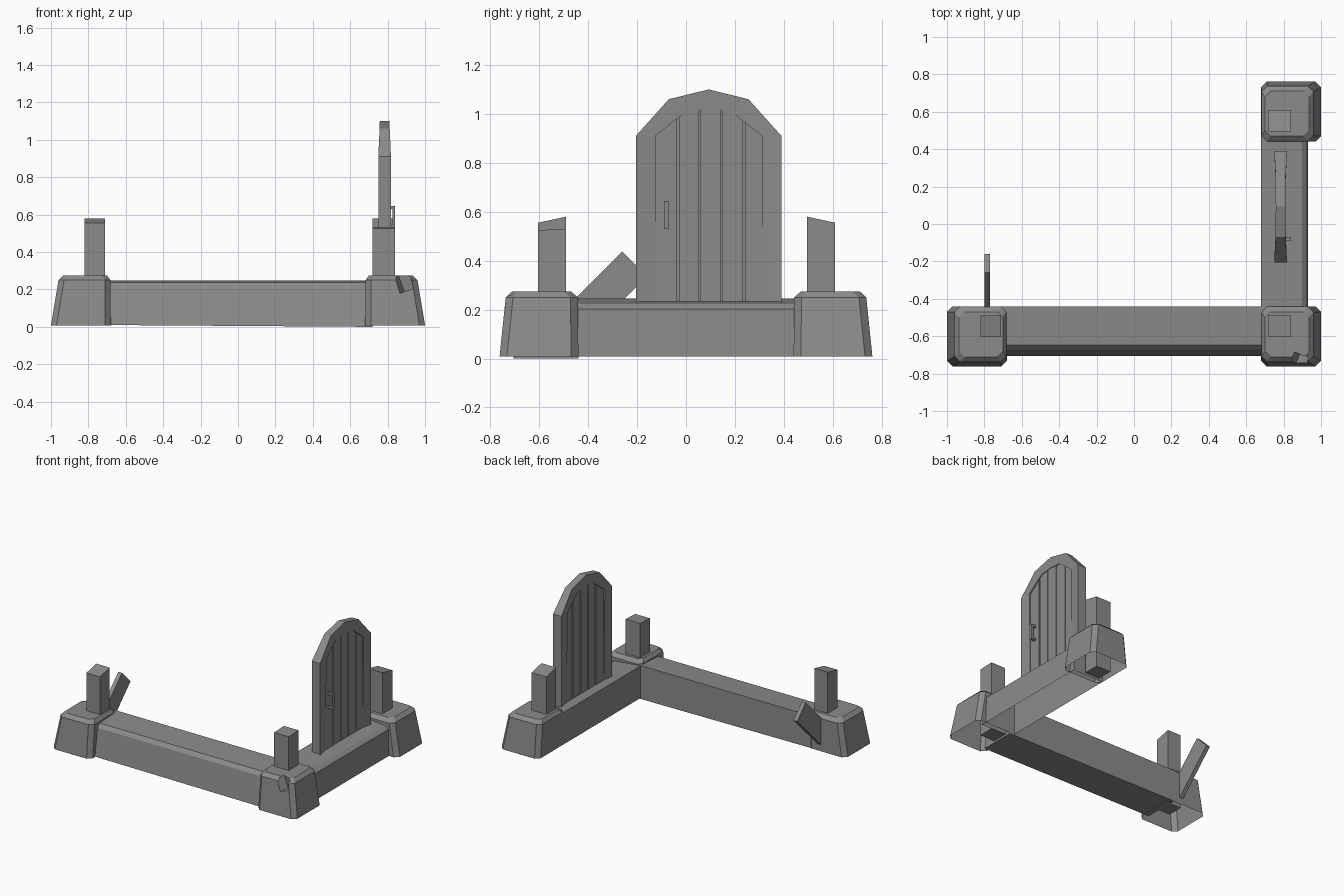
import bpy, bmesh
from mathutils import Matrix

if "Cube" in bpy.data.objects:
    bpy.data.objects.remove(bpy.data.objects["Cube"])

grey = bpy.data.materials.new("dark_grey")
grey.diffuse_color = (0.26, 0.26, 0.26, 1)
grey.use_nodes = True
grey.node_tree.nodes["Principled BSDF"].inputs["Base Color"].default_value = grey.diffuse_color


def finish(bm, name):
    bmesh.ops.recalc_face_normals(bm, faces=bm.faces)
    me = bpy.data.meshes.new(name)
    bm.to_mesh(me)
    bm.free()
    me.materials.append(grey)
    ob = bpy.data.objects.new(name, me)
    bpy.context.collection.objects.link(ob)
    return ob


def loft(name, rings):
    """Closed solid through rings of equal vertex count."""
    bm = bmesh.new()
    rows = [[bm.verts.new(p) for p in r] for r in rings]
    n = len(rows[0])
    for a, b in zip(rows, rows[1:]):
        for i in range(n):
            j = (i + 1) % n
            bm.faces.new((a[i], a[j], b[j], b[i]))
    bm.faces.new(rows[0])
    bm.faces.new(rows[-1])
    return finish(bm, name)


def box(name, lo, hi, rise=0, matrix=None):
    """Box; rise lowers or lifts the top along y."""
    (x0, y0, z0), (x1, y1, z1) = lo, hi
    base = [(x0, y0), (x1, y0), (x1, y1), (x0, y1)]
    tops = (z1, z1, z1 + rise, z1 + rise)
    ob = loft(name, [[(x, y, z0) for x, y in base],
                     [(x, y, z) for (x, y), z in zip(base, tops)]])
    if matrix:
        ob.data.transform(matrix)
    return ob


def open_bottom(ob):
    bm = bmesh.new()
    bm.from_mesh(ob.data)
    bm.normal_update()
    low = [f for f in bm.faces if f.normal.z < -0.9 and f.calc_center_median().z < 0.02]
    bmesh.ops.delete(bm, geom=low, context='FACES_ONLY')
    bm.to_mesh(ob.data)
    bm.free()


def octagon(z, u0, u1, v0, v1, sx, sy, c=0.03):
    pts = [(u0 + c, v0), (u1 - c, v0), (u1, v0 + c), (u1, v1 - c),
           (u1 - c, v1), (u0 + c, v1), (u0, v1 - c), (u0, v0 + c)]
    return [(sx * u, sy * v, z) for u, v in pts]


# Corner stones, tapered on the outer sides
def corner(name, sx, sy):
    levels = [(0.008, 0.68, 1.0, 0.44, 0.762), (0.25, 0.682, 0.96, 0.442, 0.737),
              (0.275, 0.70, 0.935, 0.47, 0.71)]
    return loft(name, [octagon(*l, sx, sy) for l in levels])


stones = [corner("left_corner_stone", -1, -1), corner("front_corner_stone", 1, -1),
          corner("back_corner_stone", 1, 1)]

# Chip broken out of the front corner stone
chip = box("chip_cutter", (-0.035, -0.04, -0.06), (0.035, 0.04, 0.06),
           matrix=Matrix.Translation((0.885, -0.735, 0.25)) @ Matrix.Rotation(-0.35, 4, 'Y')
           @ Matrix.Rotation(-0.4, 4, 'Z'))
chip.hide_render = True
cut = stones[1].modifiers.new("chip", 'BOOLEAN')
cut.operation = 'DIFFERENCE'
cut.solver = 'EXACT'
cut.object = chip
bpy.context.view_layer.objects.active = stones[1]
bpy.ops.object.modifier_apply(modifier="chip")
bpy.data.objects.remove(chip)

# Low walls with a bevelled outer top edge
front = [(-0.705, 0), (-0.672, 0.21), (-0.648, 0.236), (-0.44, 0.248), (-0.44, 0)]
side = [(0.93, 0.008), (0.925, 0.203), (0.898, 0.224), (0.68, 0.246), (0.68, 0.008)]
loft("front_wall", [[(x, y, z or low) for y, z in front] for x, low in ((-0.72, 0.01), (0.72, 0))])
side_wall = loft("side_wall", [[(x, y, z) for x, z in side] for y in (-0.48, 0.48)])
for ob in stones + [side_wall]:
    open_bottom(ob)

# Broken posts with slanted tops
box("left_post", (-0.82, -0.605, 0.015), (-0.71, -0.49, 0.555), 0.025)
box("front_post", (0.72, -0.605, 0.015), (0.84, -0.49, 0.525), 0.005)
box("back_post", (0.72, 0.495, 0.015), (0.84, 0.61, 0.58), -0.025)

# Leaning brace plank
box("leaning_plank", (-0.015, -0.42, -0.071), (0.015, 0, 0.071),
    matrix=Matrix.Translation((-0.785, -0.21, 0.387)) @ Matrix.Rotation(0.785, 4, 'X'))

# Door frame: arch band between outer and inner outlines, thinner at the crown
CY, XC, PLANK = 0.0925, 0.784, 0.019
outer = [(0.2975, 0.2), (0.2975, 0.91), (0.163, 1.06), (0, 1.10)]
inner = [(0.2175, 0.2), (0.2175, 0.91), (0.095, 1.008), (0, 1.02)]
half = [0.034, 0.034, 0.027, 0.026]


def section(i, s):
    (oy, oz), (iy, iz), h = outer[i], inner[i], half[i]
    k = PLANK + 0.001 if i == 0 else h * 0.9
    return [(XC - h, CY + s * oy, oz), (XC + h, CY + s * oy, oz),
            (XC + k, CY + s * iy, iz), (XC - k, CY + s * iy, iz)]


loft("door_frame", [section(i, -1) for i in range(4)] + [section(i, 1) for i in (2, 1, 0)])


# Door planks, cut to the arch, over a thin backing panel
def arch(y):
    d = abs(y - CY)
    for (y0, z0), (y1, z1) in zip(inner[1:], inner[2:]):
        if y1 <= d <= y0:
            return z0 + (z1 - z0) * (y0 - d) / (y0 - y1) + 0.005
    return inner[1][1]


def slab(name, y0, y1, h):
    ys = sorted({y0, y1} | {y for y in (CY - 0.095, CY, CY + 0.095) if y0 < y < y1})
    out = [(y0, 0.2), (y1, 0.2)] + [(y, arch(y)) for y in reversed(ys)]
    loft(name, [[(x, y, z) for y, z in out] for x in (XC - h, XC + h)])


edges = [-0.13, -0.032, 0.056, 0.144, 0.238, 0.315]
for i, (a, b) in enumerate(zip(edges, edges[1:])):
    slab(f"door_plank_{i + 1}", a + 0.004, b - 0.004, PLANK)
slab("door_backing", -0.125, 0.31, 0.009)

# Handle: grip with two stand-offs
box("handle_grip", (0.825, -0.09, 0.53), (0.84, -0.07, 0.645))
for name, z in (("handle_lower_mount", 0.53), ("handle_upper_mount", 0.63)):
    box(name, (0.795, -0.09, z), (0.83, -0.07, z + 0.015))
